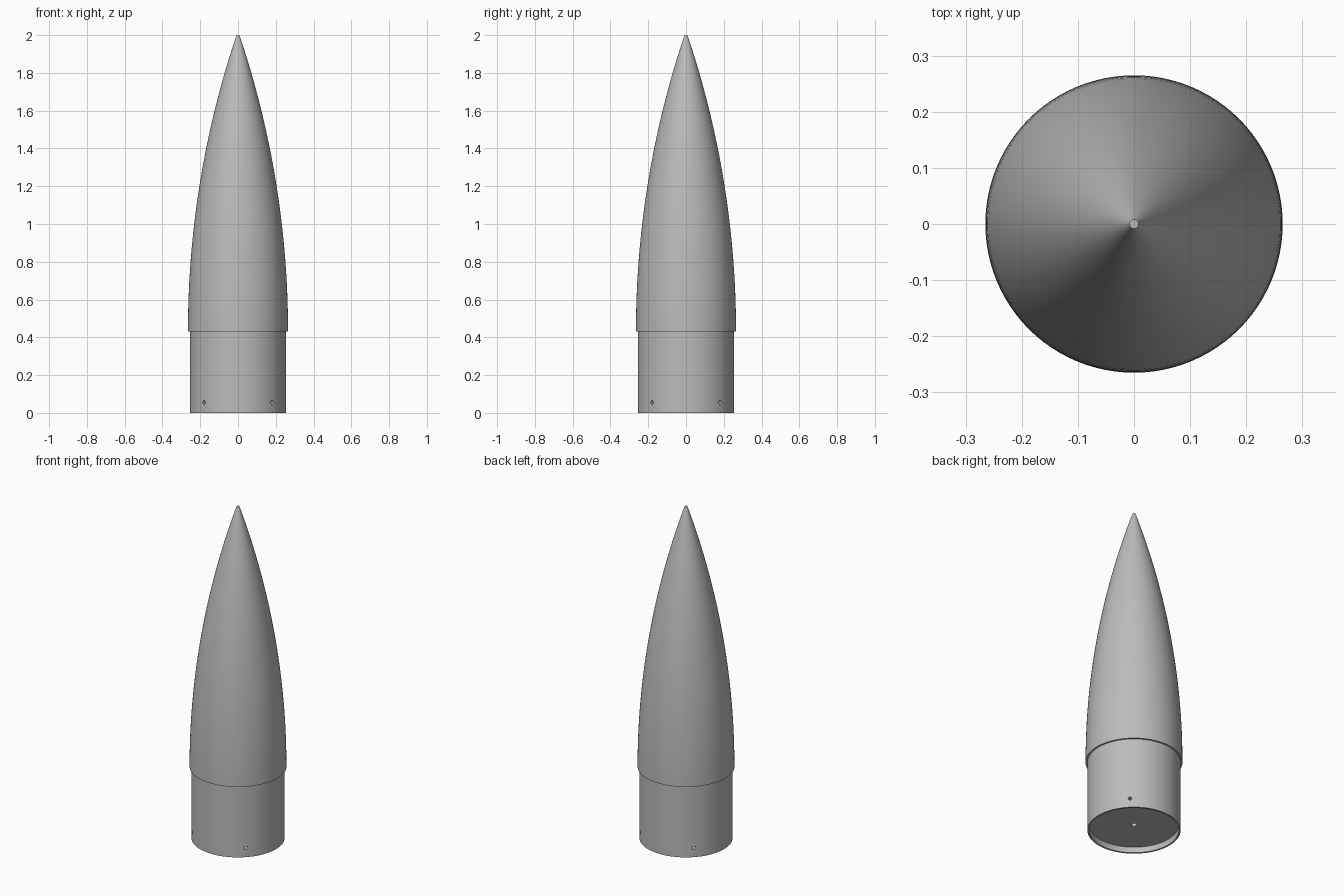
import bpy, bmesh, math
from mathutils import Matrix

cube = bpy.data.objects.get("Cube")
if cube:
    bpy.data.objects.remove(cube, do_unlink=True)

SEGMENTS = 96
BASE_Z, TOP_Z = 0.43, 2.0
CONE_R, TIP_R = 0.265, 0.008
SKIRT_R, WALL = 0.255, 0.01
SCREW_Z, SCREW_R = 0.055, 0.01

grey = bpy.data.materials.new("plain grey")
grey.use_nodes = True
grey.diffuse_color = (0.5, 0.5, 0.5, 1)
grey.node_tree.nodes["Principled BSDF"].inputs["Base Color"].default_value = (0.5, 0.5, 0.5, 1)


def add_object(name, bm):
    bmesh.ops.recalc_face_normals(bm, faces=bm.faces)
    mesh = bpy.data.meshes.new(name)
    bm.to_mesh(mesh)
    bm.free()
    mesh.materials.append(grey)
    obj = bpy.data.objects.new(name, mesh)
    bpy.context.collection.objects.link(obj)
    return obj


def lathe(name, profile):
    """Spin a closed (radius, height) outline around the z axis."""
    bm = bmesh.new()
    verts = [bm.verts.new((r, 0, z)) for r, z in profile]
    edges = [bm.edges.new((a, b)) for a, b in zip(verts, verts[1:] + verts[:1])
             if a.co.x > 0 or b.co.x > 0]
    bmesh.ops.spin(bm, geom=verts + edges, cent=(0, 0, 0), axis=(0, 0, 1),
                   angle=math.tau, steps=SEGMENTS)
    bmesh.ops.remove_doubles(bm, verts=bm.verts, dist=0.00005)
    return add_object(name, bm)


def ogive(base_r, tip_r, top_z, steps=32):
    """Circular arc, upright at the base and meeting the tip."""
    length, drop = top_z - BASE_Z, base_r - tip_r
    rho = (drop ** 2 + length ** 2) / (2 * drop)
    heights = [length * i / steps for i in range(steps + 1)]
    return [(math.sqrt(rho ** 2 - h ** 2) - rho + base_r, BASE_Z + h) for h in heights]


# Hollow nose cone with its narrower skirt
inner_r = SKIRT_R - WALL
outside = [(SKIRT_R, 0), (SKIRT_R, 0.03), (SKIRT_R, 0.08), (SKIRT_R, BASE_Z)]
outside += ogive(CONE_R, TIP_R, TOP_Z) + [(0, TOP_Z)]
inside = [(0, 1.93)] + ogive(inner_r, 0.004, 1.93)[::-1] + [(inner_r, 0)]
nose_cone = lathe("nose_cone", outside + inside)

# Recessed base plate with a centre hole
base_plate = lathe("base_plate", [(0.016, 0.035), (inner_r, 0.035),
                                  (inner_r, 0.075), (0.016, 0.075)])

# Four radial screw holes, running through the skirt into the plate
bm = bmesh.new()
for i in range(4):
    turn = Matrix.Rotation(math.radians(45 + 90 * i), 4, 'Z')
    lay = Matrix.Translation((0.25, 0, SCREW_Z)) @ Matrix.Rotation(math.pi / 2, 4, 'Y')
    bmesh.ops.create_cone(bm, cap_ends=True, segments=20, radius1=SCREW_R,
                          radius2=SCREW_R, depth=0.08, matrix=turn @ lay)
cutter = add_object("screw_hole_cutter", bm)
cutter.hide_render = True

for obj in (nose_cone, base_plate):
    cut = obj.modifiers.new("screw holes", 'BOOLEAN')
    cut.operation, cut.solver, cut.object = 'DIFFERENCE', 'EXACT', cutter
    bpy.ops.object.select_all(action='DESELECT')
    obj.select_set(True)
    bpy.context.view_layer.objects.active = obj
    bpy.ops.object.modifier_apply(modifier=cut.name)
    bpy.ops.object.shade_smooth_by_angle(angle=math.radians(30))

bpy.data.objects.remove(cutter, do_unlink=True)
